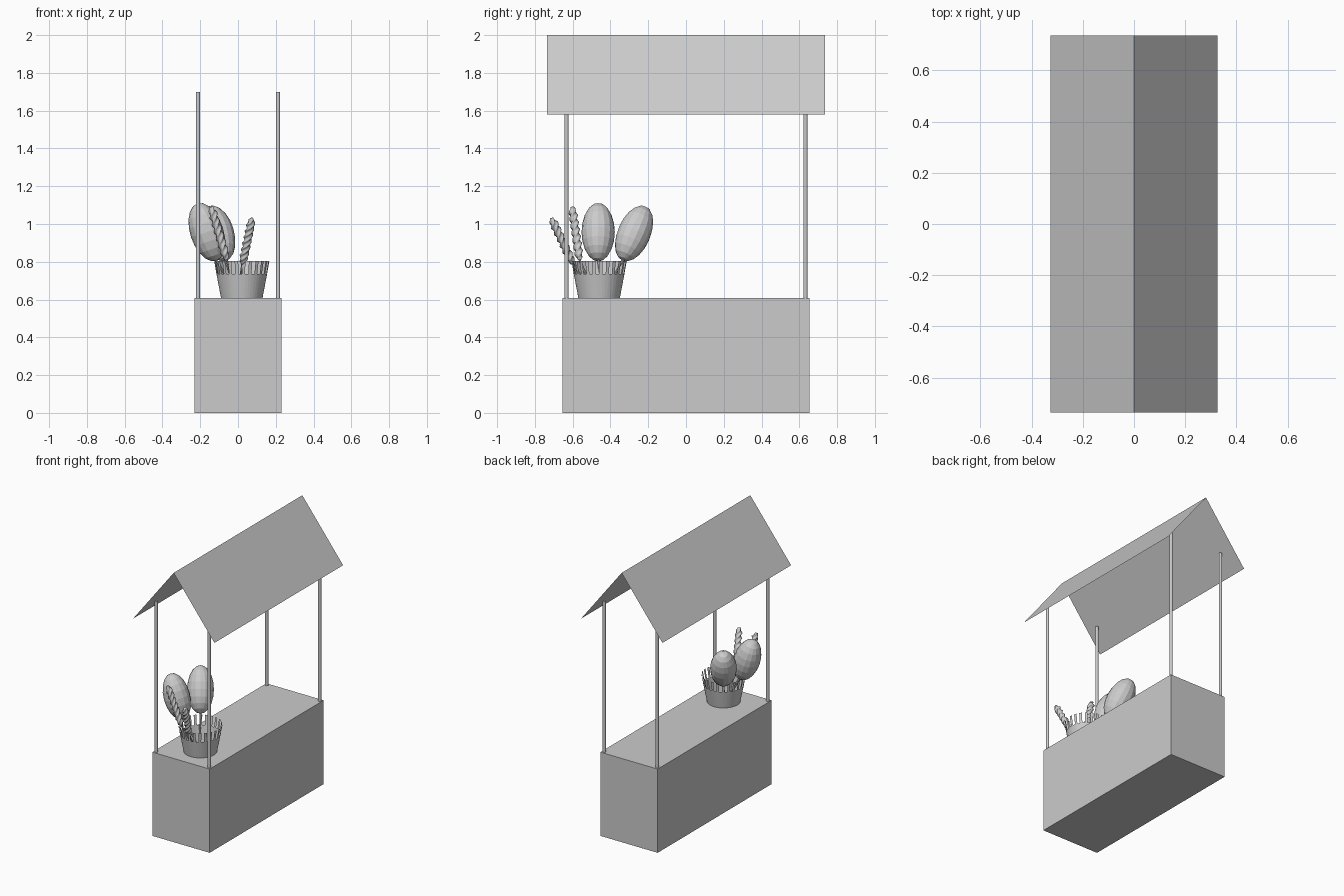
import bpy, bmesh, math
from mathutils import Vector

if "Cube" in bpy.data.objects:
    bpy.data.objects.remove(bpy.data.objects["Cube"], do_unlink=True)

grey = bpy.data.materials.new("plain grey")
grey.use_nodes = True
grey.diffuse_color = (0.6, 0.6, 0.6, 1)
grey.node_tree.nodes["Principled BSDF"].inputs["Base Color"].default_value = (0.6, 0.6, 0.6, 1)


def add_part(name, bm, smooth=False):
    mesh = bpy.data.meshes.new(name)
    bmesh.ops.recalc_face_normals(bm, faces=bm.faces)
    bm.to_mesh(mesh)
    bm.free()
    mesh.materials.append(grey)
    obj = bpy.data.objects.new(name, mesh)
    bpy.context.collection.objects.link(obj)
    for face in mesh.polygons:
        face.use_smooth = smooth
    return obj


def place(obj, centre, axis):
    obj.location = centre
    obj.rotation_mode = 'QUATERNION'
    obj.rotation_quaternion = Vector(axis).to_track_quat('Z', 'Y')


def rod(name, start, end, radius, sides=8):
    start, end = Vector(start), Vector(end)
    bm = bmesh.new()
    bmesh.ops.create_cone(bm, cap_ends=True, segments=sides, radius1=radius,
                          radius2=radius, depth=(end - start).length)
    place(add_part(name, bm), (start + end) / 2, end - start)


# Counter block
bm = bmesh.new()
bmesh.ops.create_cube(bm, size=1)
bmesh.ops.scale(bm, vec=(0.46, 1.306, 0.607), verts=bm.verts)
bmesh.ops.translate(bm, vec=(0, 0, 0.3035), verts=bm.verts)
add_part("counter", bm)

# Four posts
for sx, side in ((-1, "right"), (1, "left")):
    for sy, end in ((-1, "front"), (1, "back")):
        x, y = sx * 0.212, sy * 0.632
        rod(f"{end}_{side}_post", (x, y, 0.6), (x, y, 1.7), 0.011, 12)

# Thin gable roof
bm = bmesh.new()
rows = [[bm.verts.new((x, y, z)) for y in (-0.737, 0.737)]
        for x, z in ((-0.327, 1.58), (0, 2), (0.327, 1.58))]
for a, b in zip(rows, rows[1:]):
    bm.faces.new((a[0], b[0], b[1], a[1]))
add_part("gable_roof", bm)

# Flared basket with a comb of upright slats around the rim
CX, CY, SIDES = 0.02, -0.46, 48
bm = bmesh.new()


def ring(radius, z):
    return [bm.verts.new((CX + radius * math.cos(math.tau * i / SIDES),
                          CY + radius * math.sin(math.tau * i / SIDES), z))
            for i in range(SIDES)]


base, rim, tips = ring(0.11, 0.609), ring(0.134, 0.735), ring(0.146, 0.805)
bm.faces.new(base)
for i in range(SIDES):
    j = (i + 1) % SIDES
    bm.faces.new((base[i], base[j], rim[j], rim[i]))
    if i % 2 == 0:
        bm.faces.new((rim[i], rim[j], tips[j], tips[i]))
bmesh.ops.delete(bm, geom=[v for v in bm.verts if not v.link_faces], context='VERTS')
add_part("basket", bm)

# Floss puffs: faceted, elongated balls on sticks
for name, centre, axis in (("middle_floss", (-0.165, -0.465, 0.957), (-0.33, 0, 1)),
                           ("back_floss", (-0.108, -0.275, 0.95), (-0.3, 0.43, 1))):
    bm = bmesh.new()
    bmesh.ops.create_uvsphere(bm, u_segments=16, v_segments=10, radius=1)
    bmesh.ops.scale(bm, vec=(0.088, 0.088, 0.16), verts=bm.verts)
    place(add_part(name, bm), centre, axis)
    low = Vector(centre) - Vector(axis).normalized() * 0.15
    rod(name + "_stick", (CX - 0.02, CY + 0.02, 0.615), low, 0.006)

# Twisted candy: lobed cross-section turned along its length
for name, low, top in (("right_twist", (-0.06, -0.563, 0.81), (-0.143, -0.602, 1.09)),
                       ("left_twist", (0.023, -0.6, 0.79), (0.073, -0.713, 1.03))):
    low, top = Vector(low), Vector(top)
    axis = top - low
    length, lobes, around, steps = axis.length, 3, 12, 48
    bm = bmesh.new()
    rings = []
    for s in range(steps + 1):
        t = s / steps
        taper = min(1, 0.45 + 5 * min(t, 1 - t))
        loop = []
        for k in range(around):
            a = math.tau * k / around
            r = taper * (0.0195 + 0.005 * math.cos(lobes * a))
            turn = a + t * math.tau * 2.5
            loop.append(bm.verts.new((r * math.cos(turn), r * math.sin(turn),
                                      (t - 0.5) * length)))
        rings.append(loop)
    for a, b in zip(rings, rings[1:]):
        for k in range(around):
            n = (k + 1) % around
            bm.faces.new((a[k], a[n], b[n], b[k]))
    bm.faces.new(rings[0])
    bm.faces.new(rings[-1])
    place(add_part(name, bm, smooth=True), (low + top) / 2, axis)
    rod(name + "_stick", (CX - 0.02, CY - 0.02, 0.615), low, 0.006)
